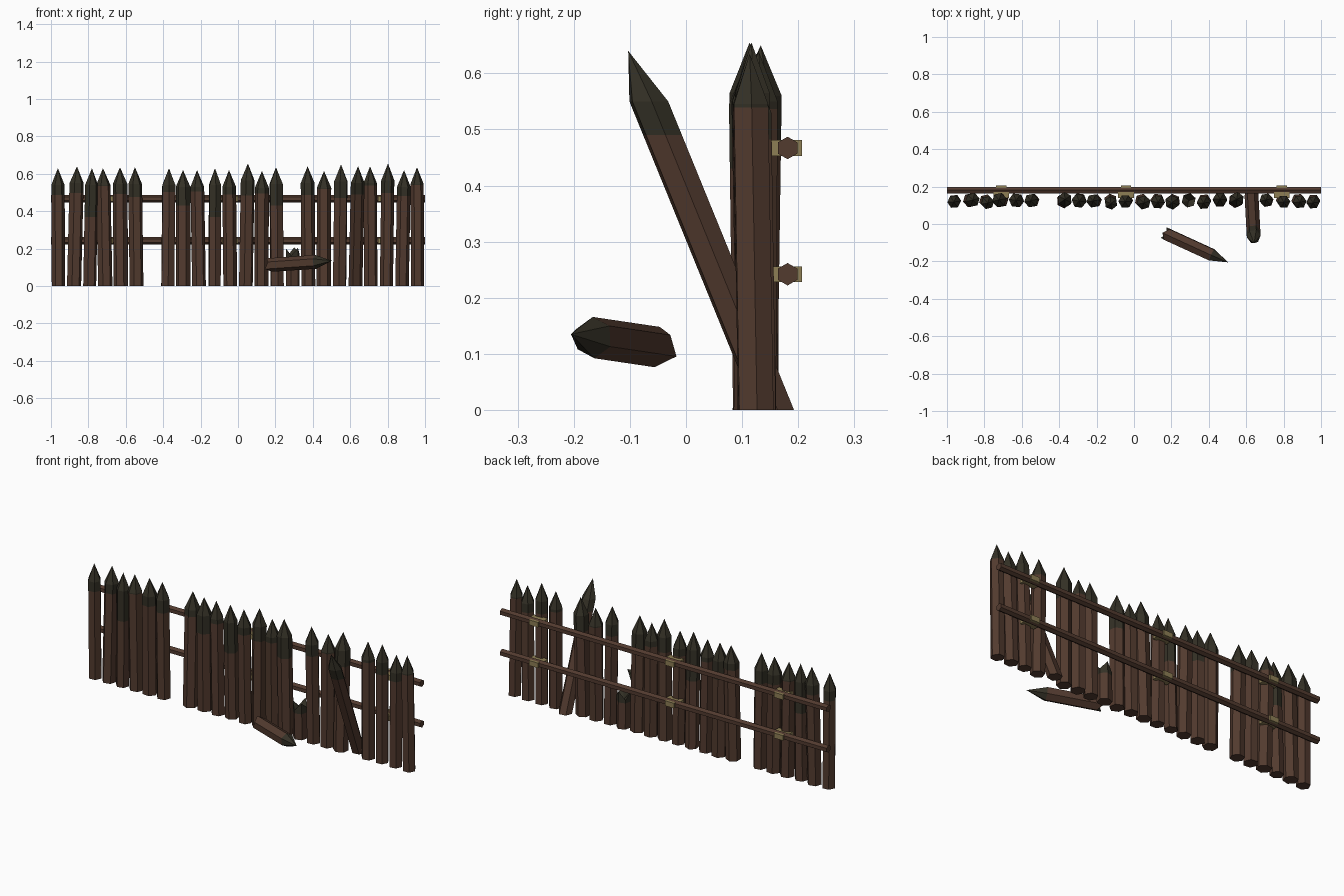
import bpy, bmesh, math, random
from mathutils import Vector

if "Cube" in bpy.data.objects:
    bpy.data.objects.remove(bpy.data.objects["Cube"])

random.seed(4)


def material(name, rgb):
    m = bpy.data.materials.new(name)
    m.diffuse_color = (*rgb, 1)
    m.use_nodes = True
    m.node_tree.nodes["Principled BSDF"].inputs["Base Color"].default_value = m.diffuse_color
    return m


WOOD = material("brown wood", (0.085, 0.043, 0.028))
DARK = material("weathered dark wood", (0.034, 0.030, 0.019))
ROPE = material("straw rope", (0.27, 0.21, 0.09))
X, Y, Z = Vector((1, 0, 0)), Vector((0, 1, 0)), Vector((0, 0, 1))


def finish(name, bm, mats):
    bmesh.ops.recalc_face_normals(bm, faces=bm.faces)
    me = bpy.data.meshes.new(name)
    bm.to_mesh(me)
    bm.free()
    for m in mats:
        me.materials.append(m)
    ob = bpy.data.objects.new(name, me)
    bpy.context.collection.objects.link(ob)


def log(name, base, end, r, stops, u=X, v=Y, phase=0.0, dark_from=9,
        jag_start=None, jag_end=None, point=False):
    """Six-sided log from base to end; stops are ring positions 0..1 along it.
    Jagged ends are offsets per corner, with a hollow centre."""
    bm = bmesh.new()
    base, end = Vector(base), Vector(end)
    axis = end - base
    rings = []
    for k, t in enumerate(stops):
        ring = []
        for i in range(6):
            a = phase + i * math.pi / 3
            p = base + axis * t + (u * math.cos(a) + v * math.sin(a)) * r
            if k == 0 and jag_start:
                p += axis * jag_start[i]
            if k == len(stops) - 1 and jag_end:
                p += axis * jag_end[i]
            ring.append(bm.verts.new(p))
        rings.append(ring)
    for k in range(len(rings) - 1):
        a, b = rings[k], rings[k + 1]
        for i in range(6):
            j = (i + 1) % 6
            f = bm.faces.new((a[i], a[j], b[j], b[i]))
            f.material_index = int(stops[k] >= dark_from - 1e-6)

    def fan(ring, p):
        c = bm.verts.new(p)
        for i in range(6):
            bm.faces.new((ring[i], ring[(i + 1) % 6], c)).material_index = 1

    if jag_start:
        fan(rings[0], base + axis * 0.03)
    else:
        bm.faces.new(rings[0])
    if point:
        fan(rings[-1], end)
    elif jag_end:
        fan(rings[-1], base + axis * (stops[-1] - 0.1))
    else:
        bm.faces.new(rings[-1])
    finish(name, bm, [WOOD, DARK])


# upright stakes: slot number -> (tip x, tip height)
tips = {0: (-.963, .63), 1: (-.861, .64), 2: (-.781, .63), 3: (-.722, .63),
        4: (-.631, .635), 5: (-.551, .635), 7: (-.369, .63), 8: (-.294, .62),
        9: (-.219, .62), 10: (-.123, .63), 11: (-.048, .62), 12: (.053, .655),
        13: (.128, .615), 14: (.203, .635), 16: (.372, .64), 17: (.46, .615),
        18: (.551, .65), 20: (.706, .64), 19: (.642, .64), 21: (.802, .655),
        22: (.888, .62), 23: (.957, .635)}
low_dark = {2: .37, 8: .43, 10: .37, 14: .43}


def slot(i):
    return -0.96 + 0.0835 * i


for i, (tx, h) in tips.items():
    leaning = i == 19
    dark = (0.49 if leaning else low_dark.get(i, random.uniform(.47, .54))) / h
    base = (.628, .158, 0) if leaning else (slot(i), .125 + random.uniform(-.003, .003), 0)
    end = (tx, -.103 if leaning else random.uniform(.108, .134), h)
    log("leaning_stake" if leaning else f"stake_{i}", base, end,
        random.uniform(.035, .04), (0, dark, 1 - .09 / h),
        phase=random.uniform(0, 1.05), dark_from=dark, point=True)

# broken stump left in the ground
log("broken_stump", (slot(15), .128, 0), (slot(15), .125, .17), .038, (0, .85, 1),
    phase=.3, dark_from=.85, jag_end=(.0, .22, -.05, .18, -.04, .2))

# snapped-off stake lying in front
a, b = Vector((.165, -.05, .112)), Vector((.503, -.205, .135))
d = (b - a).normalized()
side = d.cross(Z).normalized()
log("fallen_stake", a, b, .037, (0, .1, .74), u=side, v=side.cross(d), phase=.45,
    dark_from=.74, jag_start=(.03, -.03, .04, -.02, .05, -.03), point=True)

# two horizontal rails behind the stakes
for n, z in (("lower", .242), ("upper", .467)):
    log(f"{n}_rail", (-1, .181, z), (1, .181, z), .02, (0, 1), u=Y, v=Z, phase=math.pi / 2)


def box(bm, cx, sx, y0, y1, cz, sz):
    vs = bmesh.ops.create_cube(bm, size=1)["verts"]
    for v in vs:
        v.co = Vector((cx + v.co.x * sx, (y0 + y1) / 2 + v.co.y * (y1 - y0), cz + v.co.z * sz))


# rope lashings: a wide wrap on the stake and a narrower one over the rail
for k, x in enumerate((-.71, -.043, .79)):
    for n, z in (("lower", .242), ("upper", .467)):
        bm = bmesh.new()
        box(bm, x, .085, .14, .178, z, .028)
        box(bm, x, .055, .16, .207, z, .028)
        finish(f"{n}_lashing_{k}", bm, [ROPE])
